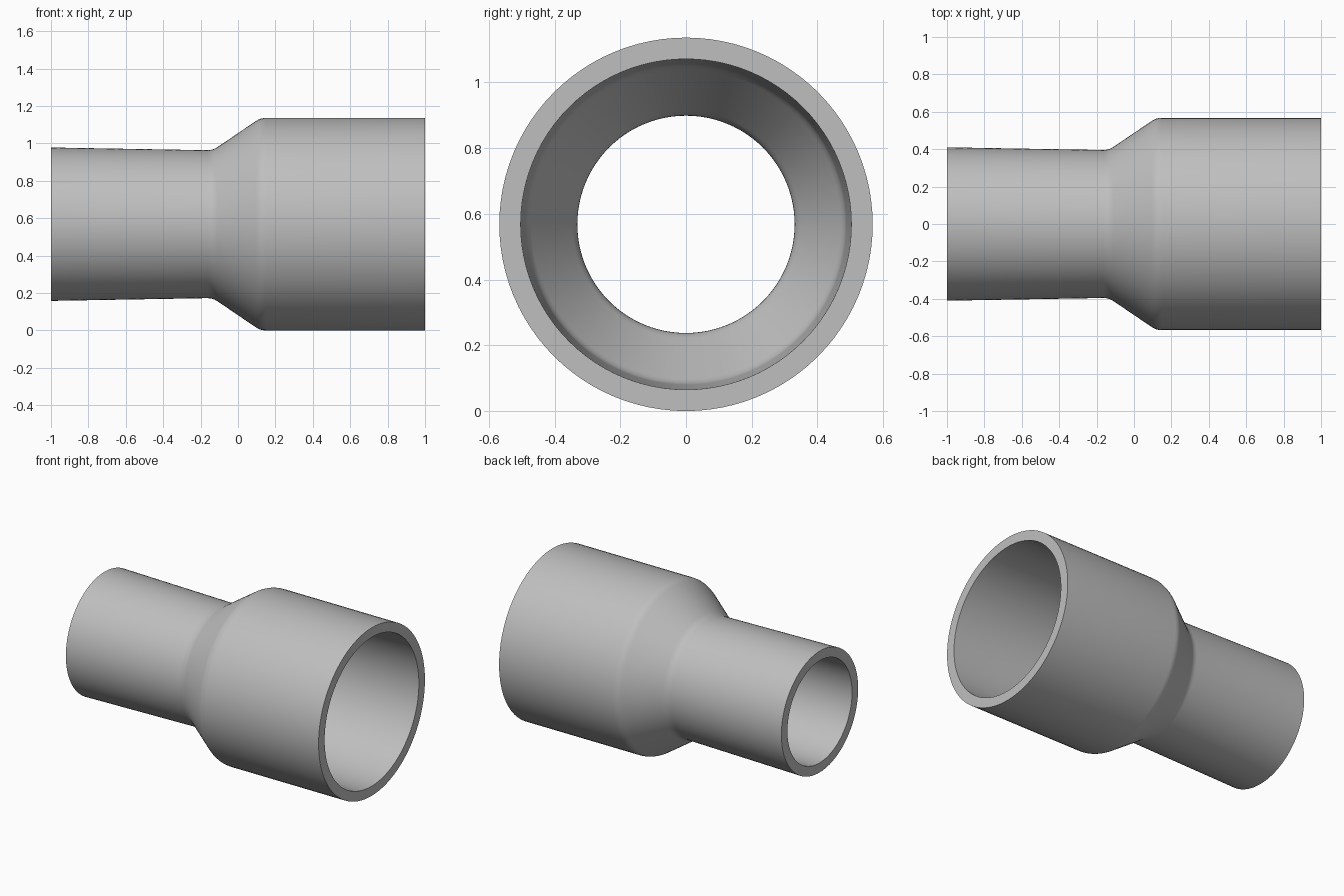
import bpy, bmesh, math
from mathutils import Vector, Matrix

if "Cube" in bpy.data.objects:
    bpy.data.objects.remove(bpy.data.objects["Cube"])

SIDES = 96
AXIS_Z = 0.568

# Pipe wall profile as (x, radius, fillet size)
PROFILE = [
    (1.0, 0.568, 0), (0.12, 0.568, 0.03), (-0.135, 0.395, 0.03), (-1.0, 0.41, 0),
    (-1.0, 0.345, 0), (-0.14, 0.33, 0.03), (0.10, 0.487, 0.03), (1.0, 0.503, 0),
]


def rounded(profile, steps=4):
    """Replace each filleted corner with a short curve."""
    points = []
    for i, (x, r, size) in enumerate(profile):
        corner = Vector((x, r))
        if not size:
            points.append(corner)
            continue
        before = Vector(profile[i - 1][:2])
        after = Vector(profile[(i + 1) % len(profile)][:2])
        a = corner + (before - corner).normalized() * size
        b = corner + (after - corner).normalized() * size
        for k in range(steps + 1):
            t = k / steps
            points.append(a.lerp(corner, t).lerp(corner.lerp(b, t), t))
    return points


# Revolve the closed profile around the x axis
bm = bmesh.new()
rings = []
for k in range(SIDES):
    turn = Matrix.Rotation(2 * math.pi * k / SIDES, 3, 'X')
    rings.append([bm.verts.new(turn @ Vector((p.x, 0, p.y))) for p in rounded(PROFILE)])
count = len(rings[0])
for k in range(SIDES):
    a, b = rings[k], rings[(k + 1) % SIDES]
    for j in range(count):
        n = (j + 1) % count
        bm.faces.new((a[j], a[n], b[n], b[j]))
bmesh.ops.recalc_face_normals(bm, faces=bm.faces)
mesh = bpy.data.meshes.new("pipe_reducer")
bm.to_mesh(mesh)
bm.free()

# Plain grey material
grey = bpy.data.materials.new("grey")
grey.use_nodes = True
colour = (0.52, 0.52, 0.52, 1)
grey.diffuse_color = colour
grey.node_tree.nodes["Principled BSDF"].inputs["Base Color"].default_value = colour
mesh.materials.append(grey)

pipe = bpy.data.objects.new("pipe_reducer", mesh)
pipe.location.z = AXIS_Z
bpy.context.collection.objects.link(pipe)

# Smooth walls with sharp end rims
bpy.ops.object.select_all(action='DESELECT')
pipe.select_set(True)
bpy.context.view_layer.objects.active = pipe
bpy.ops.object.shade_smooth_by_angle(angle=math.radians(30))
